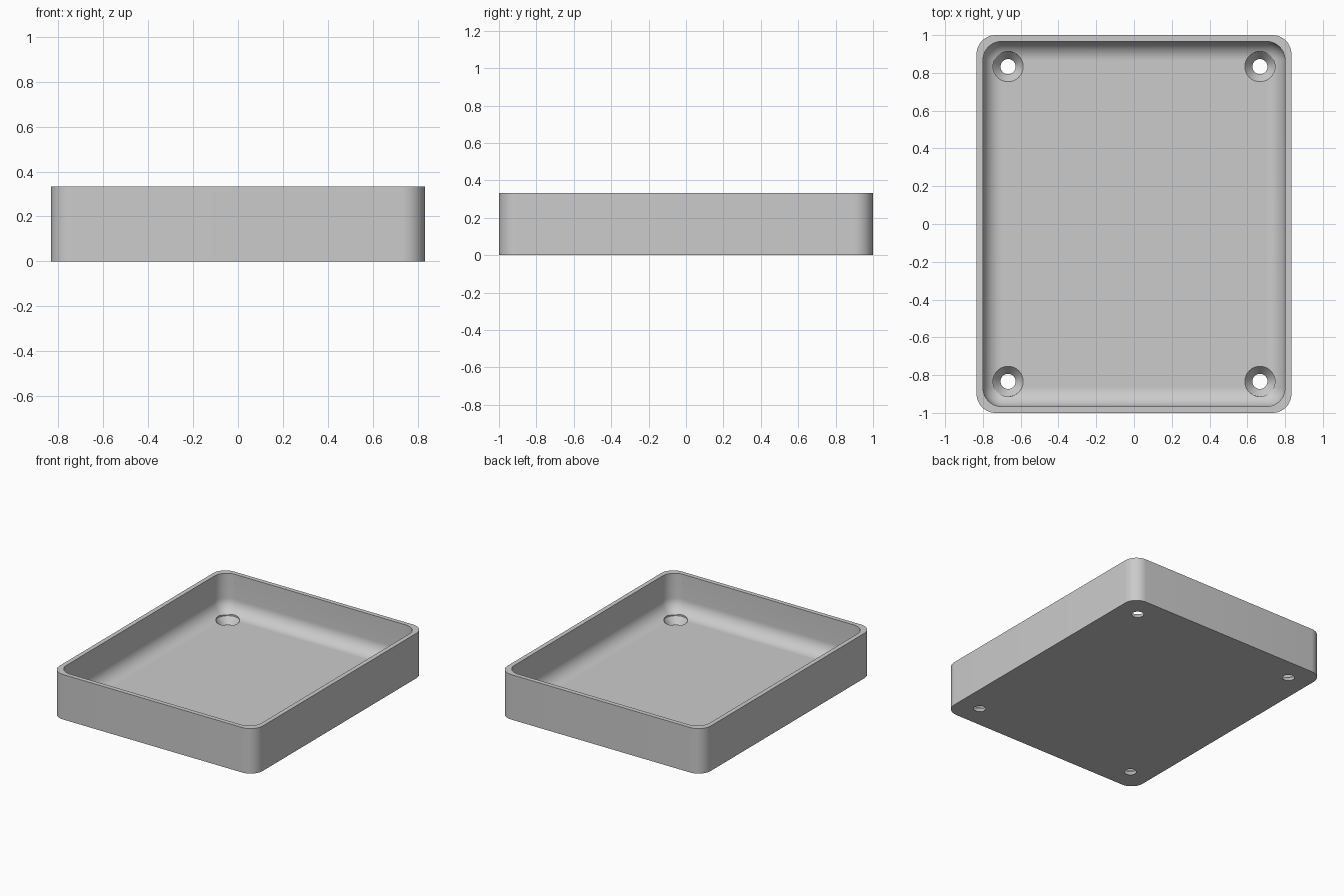
import bpy, bmesh
from math import sin, cos, pi, radians

cube = bpy.data.objects.get("Cube")
if cube:
    bpy.data.objects.remove(cube)

HALF_X, HALF_Y, HEIGHT = 5 / 6, 1.0, 1 / 3
WALL, FLOOR, RADIUS = 1 / 30, 0.05, 0.1
HOLE_X, HOLE_Y = 2 / 3, 5 / 6
CORNER_STEPS, FILLET_STEPS, HOLE_STEPS = 12, 12, 48

grey = bpy.data.materials.new("light_grey")
grey.use_nodes = True
colour = (0.6, 0.6, 0.6, 1)
grey.diffuse_color = colour
grey.node_tree.nodes["Principled BSDF"].inputs["Base Color"].default_value = colour


def rounded_loop(inset, radius, z):
    """Points of a rounded rectangle, counter-clockwise."""
    cx, cy = HALF_X - inset - radius, HALF_Y - inset - radius
    points = []
    for i, (sx, sy) in enumerate([(1, 1), (-1, 1), (-1, -1), (1, -1)]):
        for k in range(CORNER_STEPS + 1):
            a = (i + k / CORNER_STEPS) * pi / 2
            points.append((sx * cx + radius * cos(a), sy * cy + radius * sin(a), z))
    return points


def loft(bm, loops):
    """Skin consecutive closed loops and cap both ends."""
    rings = [[bm.verts.new(p) for p in loop] for loop in loops]
    for a, b in zip(rings, rings[1:]):
        for i in range(len(a)):
            j = (i + 1) % len(a)
            bm.faces.new((a[i], a[j], b[j], b[i]))
    bm.faces.new(rings[0][::-1])
    bm.faces.new(rings[-1])


def make_object(name, bm):
    bmesh.ops.remove_doubles(bm, verts=bm.verts, dist=1e-5)
    bmesh.ops.recalc_face_normals(bm, faces=bm.faces)
    mesh = bpy.data.meshes.new(name)
    bm.to_mesh(mesh)
    bm.free()
    mesh.materials.append(grey)
    obj = bpy.data.objects.new(name, mesh)
    bpy.context.collection.objects.link(obj)
    return obj


# Tray: outer wall, rim, inner wall, then the fillet running into the floor
loops = [rounded_loop(0, RADIUS, 0), rounded_loop(0, RADIUS, HEIGHT),
         rounded_loop(WALL, RADIUS, HEIGHT)]
for k in range(FILLET_STEPS + 1):
    a = k / FILLET_STEPS * pi / 2
    shift = RADIUS * (1 - cos(a))
    loops.append(rounded_loop(WALL + shift, RADIUS - shift,
                              FLOOR + RADIUS * (1 - sin(a))))
bm = bmesh.new()
loft(bm, loops)
tray = make_object("tray", bm)

# Countersunk screw holes in the four corners
bm = bmesh.new()
profile = [(0.038, -0.05), (0.04, 0), (0.08, FLOOR), (0.081, 0.2)]
for sx in (-1, 1):
    for sy in (-1, 1):
        loft(bm, [[(sx * HOLE_X + r * cos(2 * pi * k / HOLE_STEPS),
                    sy * HOLE_Y + r * sin(2 * pi * k / HOLE_STEPS), z)
                   for k in range(HOLE_STEPS)] for r, z in profile])
cutter = make_object("screw_hole_cutter", bm)
cutter.hide_render = True

cut = tray.modifiers.new("screw_holes", "BOOLEAN")
cut.operation = "DIFFERENCE"
cut.solver = "EXACT"
cut.object = cutter
bpy.ops.object.select_all(action="DESELECT")
tray.select_set(True)
bpy.context.view_layer.objects.active = tray
bpy.ops.object.modifier_apply(modifier=cut.name)
bpy.data.objects.remove(cutter)

bpy.ops.object.shade_smooth_by_angle(angle=radians(30))
